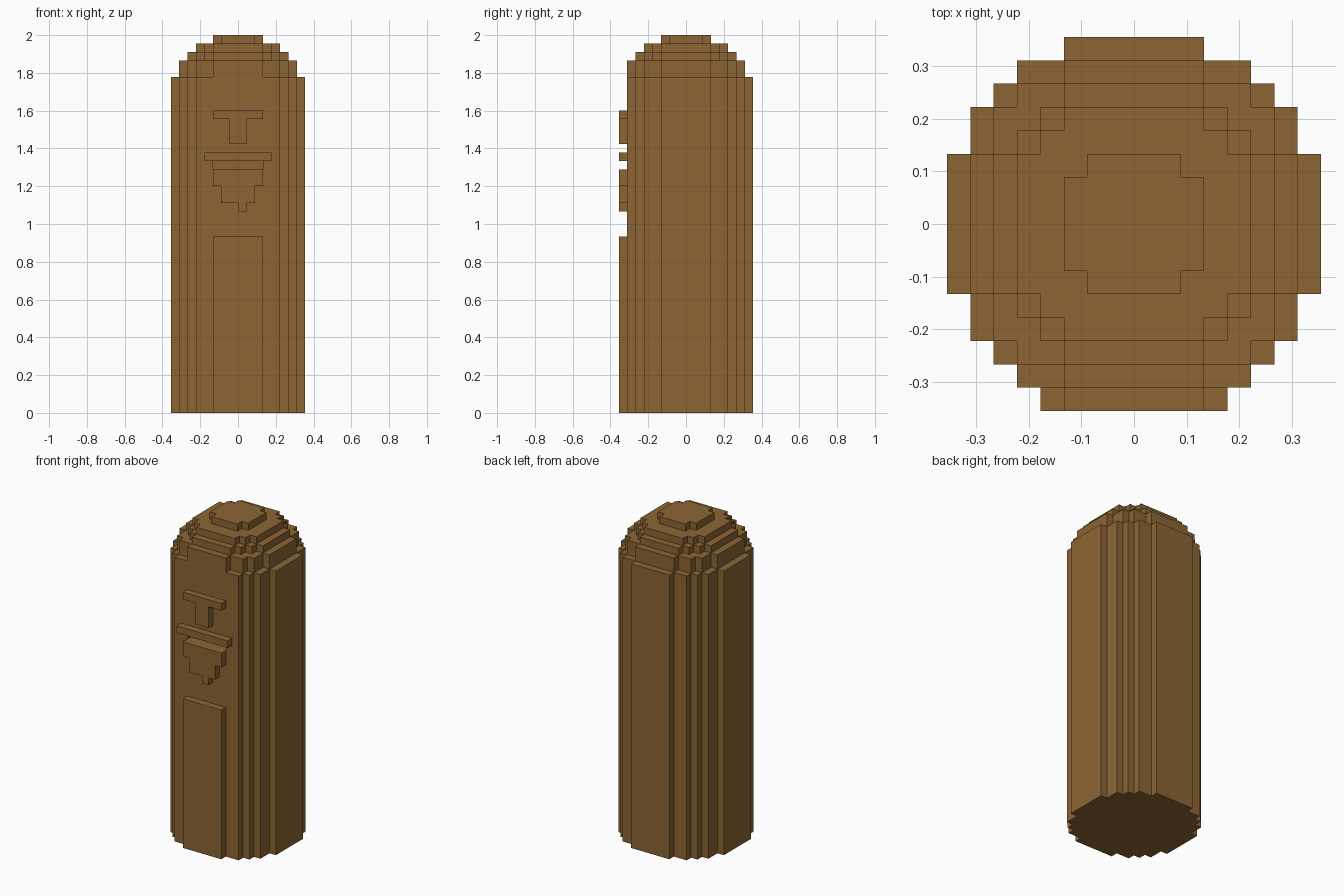
import bpy, bmesh

if "Cube" in bpy.data.objects:
    bpy.data.objects.remove(bpy.data.objects["Cube"], do_unlink=True)

U = 2 / 45  # one block unit

wood = bpy.data.materials.new("brown_wood")
wood.use_nodes = True
colour = (0.262, 0.130, 0.034, 1)
wood.diffuse_color = colour
wood.node_tree.nodes["Principled BSDF"].inputs["Base Color"].default_value = colour


def prism(name, outline, z0, z1):
    """Extrude a closed (x, y) outline, in block units, from z0 to z1."""
    bm = bmesh.new()
    face = bm.faces.new([bm.verts.new((x * U, y * U, z0 * U)) for x, y in outline])
    top = bmesh.ops.extrude_face_region(bm, geom=[face])["geom"]
    bmesh.ops.translate(bm, vec=(0, 0, (z1 - z0) * U),
                        verts=[v for v in top if isinstance(v, bmesh.types.BMVert)])
    bmesh.ops.recalc_face_normals(bm, faces=bm.faces)
    mesh = bpy.data.meshes.new(name)
    bm.to_mesh(mesh)
    bm.free()
    mesh.materials.append(wood)
    obj = bpy.data.objects.new(name, mesh)
    bpy.context.collection.objects.link(obj)
    return obj


def box(name, x0, x1, y0, y1, z0, z1):
    return prism(name, [(x0, y0), (x1, y0), (x1, y1), (x0, y1)], z0, z1)


def stepped_circle(steps, flat_front=False):
    """Stair-stepped round outline; steps are outer corners from the x axis to the y axis."""
    quarter = []
    for i, (x, y) in enumerate(steps):
        quarter.append((x, y))
        if i + 1 < len(steps):
            quarter.append((steps[i + 1][0], y))
    front = quarter[:-2] if flat_front else quarter
    pts = quarter + [(-x, y) for x, y in reversed(quarter)]
    pts += [(-x, -y) for x, y in front] + [(x, -y) for x, y in reversed(front)]
    return pts


# Main shaft, with its front row left off
shaft = prism("shaft", stepped_circle([(8, 3), (7, 5), (6, 6), (5, 7), (3, 8)], True), 0, 40)

# Mouth recess cut into the shaft
cutter = box("mouth_cutter", -3, 3, -9, -6, 29, 30)
cutter.hide_render = True
mod = shaft.modifiers.new("mouth", 'BOOLEAN')
mod.operation = 'DIFFERENCE'
mod.solver = 'EXACT'
mod.object = cutter
bpy.context.view_layer.objects.active = shaft
bpy.ops.object.modifier_apply(modifier=mod.name)
bpy.data.objects.remove(cutter, do_unlink=True)

# Stepped dome
dome = [
    ([(7, 3), (6, 5), (5, 6), (3, 7)], 40, 42),
    ([(6, 3), (5, 4), (4, 5), (3, 6)], 42, 43),
    ([(5, 3), (4, 4), (3, 5)], 43, 44),
    ([(3, 2), (2, 3)], 44, 45),
]
for i, (steps, z0, z1) in enumerate(dome):
    prism(f"dome_layer_{i + 1}", stepped_circle(steps), z0, z1)

# Raised front panel and face carving, one block deep
box("front_panel", -3, 3, -8, -7, 0, 21)
prism_parts = [
    ("brow", -3, 3, 35, 36),
    ("nose", -1, 1, 32, 35),
    ("moustache", -4, 4, 30, 31),
    ("beard_top", -3, 3, 27, 29),
    ("beard_middle", -2, 2, 25, 27),
    ("beard_tip", 0, 1, 24, 25),
]
for name, x0, x1, z0, z1 in prism_parts:
    box(name, x0, x1, -8, -7, z0, z1)
